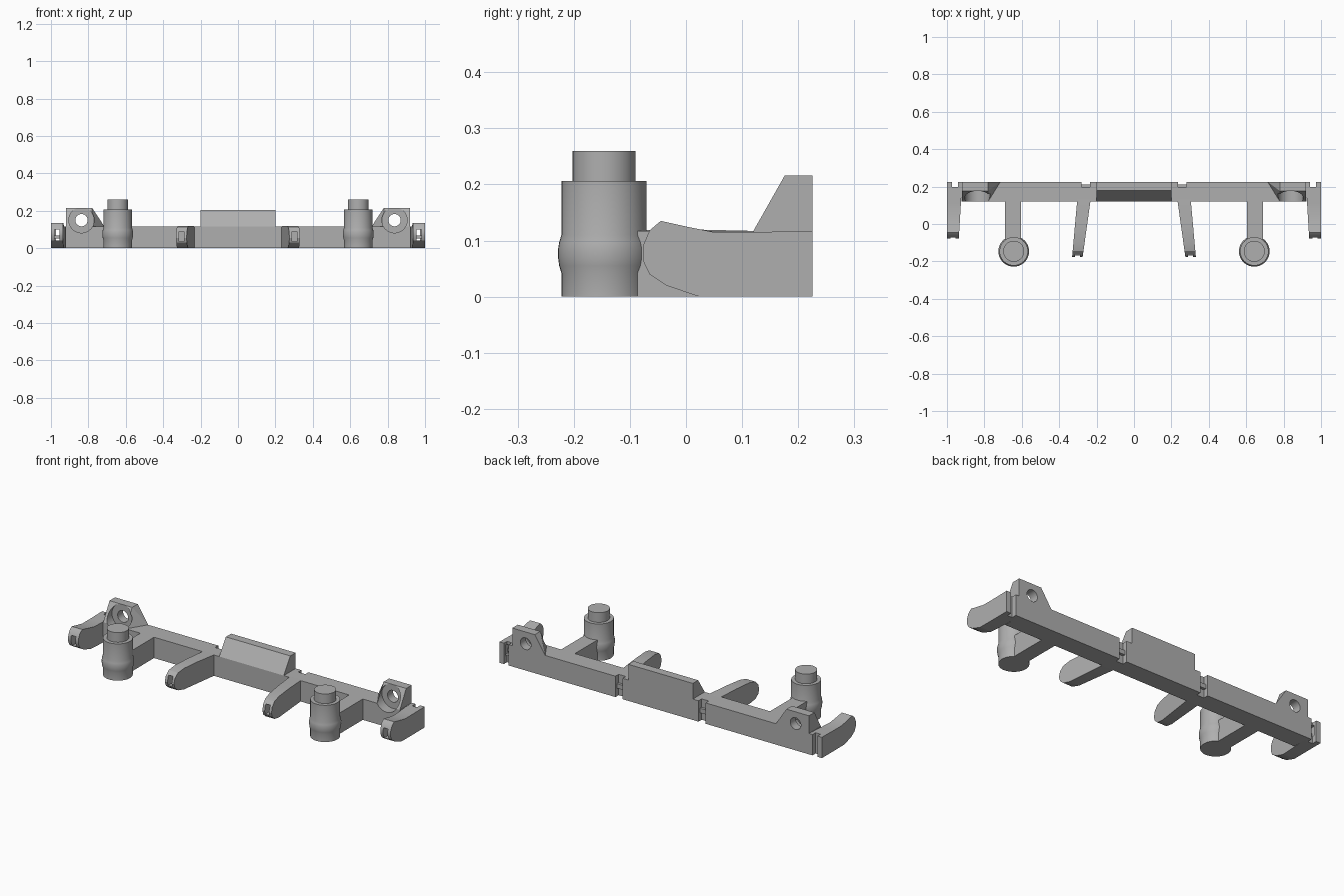
import bpy, bmesh, math
from mathutils import Matrix

default = bpy.data.objects.get("Cube")
if default:
    bpy.data.objects.remove(default, do_unlink=True)

grey = bpy.data.materials.new("plain grey")
grey.use_nodes = True
colour = (0.43, 0.43, 0.43, 1)
grey.diffuse_color = colour
grey.node_tree.nodes["Principled BSDF"].inputs["Base Color"].default_value = colour


def finish(name, bm):
    bmesh.ops.recalc_face_normals(bm, faces=bm.faces)
    mesh = bpy.data.meshes.new(name)
    bm.to_mesh(mesh)
    bm.free()
    mesh.materials.append(grey)
    ob = bpy.data.objects.new(name, mesh)
    bpy.context.collection.objects.link(ob)
    return ob


def box(name, x, y, z):
    return hull(name, [(a, b, c) for a in x for b in y for c in z])


def hull(name, points):
    bm = bmesh.new()
    for p in points:
        bm.verts.new(p)
    bmesh.ops.convex_hull(bm, input=bm.verts)
    bmesh.ops.dissolve_limit(bm, angle_limit=0.01, verts=bm.verts, edges=bm.edges)
    return finish(name, bm)


def side_prism(name, profile, inner, outer):
    """Extrude a (y, z) profile between two x values that may vary with y."""
    bm = bmesh.new()
    a = [bm.verts.new((inner(y), y, z)) for y, z in profile]
    b = [bm.verts.new((outer(y), y, z)) for y, z in profile]
    bm.faces.new(a)
    bm.faces.new(b)
    for i in range(len(a)):
        j = (i + 1) % len(a)
        bm.faces.new((a[i], a[j], b[j], b[i]))
    return finish(name, bm)


def bore(x, z, radius, y0, y1):
    bm = bmesh.new()
    place = Matrix.Translation((x, (y0 + y1) / 2, z)) @ Matrix.Rotation(math.pi / 2, 4, "X")
    bmesh.ops.create_cone(bm, cap_ends=True, segments=32, radius1=radius,
                          radius2=radius, depth=y1 - y0, matrix=place)
    return finish("cutter", bm)


def lathe(name, profile, x, y, steps=40):
    bm = bmesh.new()
    rings = [[bm.verts.new((x + r * math.cos(math.tau * i / steps),
                            y + r * math.sin(math.tau * i / steps), z))
              for i in range(steps)] for r, z in profile]
    bm.faces.new(rings[0])
    bm.faces.new(rings[-1])
    for low, high in zip(rings, rings[1:]):
        for i in range(steps):
            j = (i + 1) % steps
            bm.faces.new((low[i], low[j], high[j], high[i]))
    return finish(name, bm)


def select(ob):
    bpy.ops.object.select_all(action="DESELECT")
    ob.select_set(True)
    bpy.context.view_layer.objects.active = ob


def cut(ob, *cutters):
    for c in cutters:
        mod = ob.modifiers.new("cut", "BOOLEAN")
        mod.operation = "DIFFERENCE"
        mod.solver = "EXACT"
        mod.object = c
        select(ob)
        bpy.ops.object.modifier_apply(modifier=mod.name)
        bpy.data.objects.remove(c, do_unlink=True)


def mirrored(ob):
    select(ob)
    bpy.ops.object.shade_smooth_by_angle(angle=math.radians(30))
    mod = ob.modifiers.new("mirror", "MIRROR")
    mod.use_mirror_merge = False


BACK, FRONT, TOP = 0.225, 0.12, 0.117


def screw_pocket():
    return bore(0.837, 0.15, 0.068, 0.05, 0.176)


# Long rail, half of it mirrored, with a back notch behind each inner arm
rail = box("rail", (0, 0.922), (FRONT, BACK), (0, TOP))
cut(rail, box("cutter", (0.235, 0.28), (0.197, 0.3), (-0.1, 0.3)), screw_pocket())
mirrored(rail)
mirrored(box("notch_catch", (0.232, 0.283), (0.19, 0.212), (0.045, 0.07)))

# Raised centre ridge with a sloping front
side_prism("centre_ridge", [(FRONT, TOP), (0.178, 0.205), (BACK, 0.205), (BACK, TOP)],
           lambda y: -0.2, lambda y: 0.2)

# Screw ears with a round pocket and through hole
ear = hull("screw_ear", [(0.78, FRONT, TOP), (0.715, BACK, TOP), (0.92, FRONT, TOP),
                         (0.92, BACK, TOP), (0.78, 0.176, 0.216), (0.78, BACK, 0.216),
                         (0.92, 0.176, 0.216), (0.92, BACK, 0.216)])
cut(ear, screw_pocket(), bore(0.837, 0.15, 0.033, 0.1, 0.3))
mirrored(ear)

# Inner arms, splayed slightly outwards, with a pocket in the tip
inner_arm = side_prism(
    "inner_arm",
    [(0.13, 0), (0.13, TOP), (0.0, 0.12), (-0.1, 0.118), (-0.145, 0.108), (-0.168, 0.085),
     (-0.176, 0.055), (-0.168, 0.03), (-0.145, 0.01), (-0.1, 0)],
    lambda y: 0.25 - 0.14 * y, lambda y: 0.315 - 0.09 * y)
cut(inner_arm, box("cutter", (0.288, 0.315), (-0.3, -0.13), (0.035, 0.09)))
mirrored(inner_arm)

# Outer end arms with a rounded nose, back notch and tunnel
outer_arm = side_prism(
    "outer_arm",
    [(BACK, 0), (BACK, TOP), (0.115, 0.115), (0.05, 0.115), (0, 0.125), (-0.045, 0.135),
     (-0.065, 0.118), (-0.077, 0.09), (-0.077, 0.065), (-0.065, 0.04), (-0.035, 0.02),
     (0.02, 0.001), (0.03, 0)],
    lambda y: 0.932 - 0.06 * y, lambda y: 1.0)
cut(outer_arm,
    box("cutter", (0.942, 0.972), (0.197, 0.3), (-0.1, 0.3)),
    box("cutter", (0.954, 0.982), (-0.2, 0.21), (0.04, 0.1)))
mirrored(outer_arm)
mirrored(box("tunnel_catch", (0.95, 0.985), (0.0, 0.18), (0.052, 0.068)))

# Posts with a swollen band and a narrower pin, held on short beams
PX, PY = 0.643, -0.146
mirrored(box("post_beam", (0.605, 0.69), (PY + 0.06, 0.125), (0, TOP)))
mirrored(lathe("post", [(0.076, 0), (0.076, 0.042), (0.08, 0.055), (0.082, 0.07),
                        (0.082, 0.085), (0.08, 0.097), (0.076, 0.11), (0.076, 0.206)],
               PX, PY))
mirrored(lathe("post_pin", [(0.056, 0.2), (0.056, 0.26)], PX, PY))
